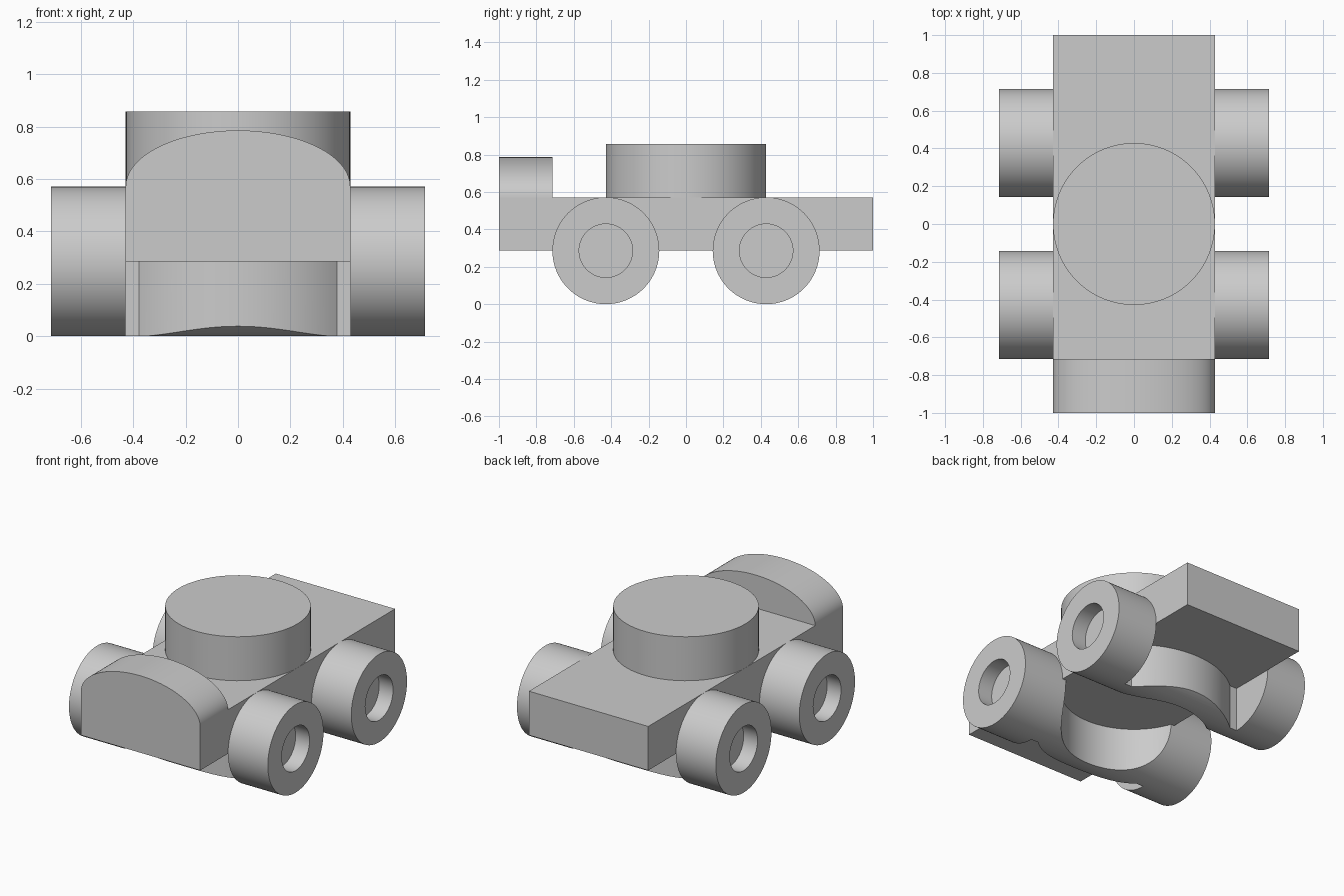
import bpy, bmesh, math
from mathutils import Matrix, Vector

if "Cube" in bpy.data.objects:
    bpy.data.objects.remove(bpy.data.objects["Cube"])

U = 1 / 7          # building unit
W = 3 * U          # half width of the body
R = 2 * U          # wheel radius

grey = bpy.data.materials.new("plain grey")
grey.use_nodes = True
grey.diffuse_color = (0.6, 0.6, 0.6, 1)
grey.node_tree.nodes["Principled BSDF"].inputs["Base Color"].default_value = (0.6, 0.6, 0.6, 1)


def finish(name, bm):
    bmesh.ops.recalc_face_normals(bm, faces=bm.faces)
    mesh = bpy.data.meshes.new(name)
    bm.to_mesh(mesh)
    bm.free()
    mesh.materials.append(grey)
    obj = bpy.data.objects.new(name, mesh)
    bpy.context.collection.objects.link(obj)
    return obj


def smooth(obj):
    bpy.ops.object.select_all(action='DESELECT')
    obj.select_set(True)
    bpy.context.view_layer.objects.active = obj
    bpy.ops.object.shade_smooth_by_angle(angle=math.radians(30))


def prism(name, points, push):
    """Extrude a closed outline of 3D points along push."""
    bm = bmesh.new()
    face = bm.faces.new([bm.verts.new(p) for p in points])
    out = bmesh.ops.extrude_face_region(bm, geom=[face])
    moved = [v for v in out["geom"] if isinstance(v, bmesh.types.BMVert)]
    bmesh.ops.translate(bm, verts=moved, vec=Vector(push))
    if face.is_valid and len(bm.faces) < len(points) + 2:
        bm.faces.new([v for v in face.verts])
    return finish(name, bm)


def arc(rx, ry, start, end, steps):
    return [(rx * math.cos(start + (end - start) * i / steps),
             ry * math.sin(start + (end - start) * i / steps)) for i in range(steps + 1)]


def cylinder(name, radius, depth, matrix):
    bm = bmesh.new()
    bmesh.ops.create_cone(bm, cap_ends=True, segments=96, radius1=radius,
                          radius2=radius, depth=depth, matrix=matrix)
    return finish(name, bm)


def lathe_x(name, profile, centre, side, segments=96):
    """Spin (radius, x) points about the x axis and cap both ends."""
    bm = bmesh.new()
    rings = []
    for radius, x in profile:
        rings.append([bm.verts.new((side * x, centre[0] + radius * c, centre[1] + radius * s))
                      for c, s in arc(1, 1, 0, math.tau, segments)[:-1]])
    for a, b in zip(rings, rings[1:]):
        for i in range(segments):
            j = (i + 1) % segments
            bm.faces.new((a[i], a[j], b[j], b[i]))
    bm.faces.new(rings[0])
    bm.faces.new(rings[-1])
    return finish(name, bm)


# Flat body slab
prism("body", [(-W, -1, R), (W, -1, R), (W, 1, R), (-W, 1, R)], (0, 0, R))

# Arched block at the front
arch = [(x, -1, 2 * R + z) for x, z in arc(W, 1.5 * U, 0, math.pi, 64)]
smooth(prism("front_arch", arch, (0, R, 0)))

# Round turret on top
smooth(cylinder("turret", W, R, Matrix.Translation((0, 0, 2.5 * R))))

# Wheels with recessed hubs
hub = [(R, W), (R, 5 * U), (U, 5 * U), (U, 5 * U - 0.1)]
for end, y in (("front", -W), ("rear", W)):
    for label, side in (("left", 1), ("right", -1)):
        smooth(lathe_x(f"{end}_{label}_wheel", hub, (y, R), side))

# Curved axle housings: cross cylinders trimmed to a ring-shaped plan
outer = math.acos(math.sqrt(7) / 4)
for end, s in (("front", -1), ("rear", 1)):
    plan = [(W, W)] + arc(4 * U, 4 * U, math.pi / 2 - math.asin(math.sqrt(7) / 4),
                          math.pi / 2 + math.asin(math.sqrt(7) / 4), 32)
    plan += [(-W, W)] + arc(W, W, math.pi, 0, 48)
    cutter = prism("housing_cutter", [(x, s * y, -0.1) for x, y in plan], (0, 0, R + 0.1))
    cutter.hide_render = True
    housing = cylinder(f"{end}_axle_housing", R, 2 * W,
                       Matrix.Translation((0, s * W, R)) @ Matrix.Rotation(math.pi / 2, 4, 'Y'))
    mod = housing.modifiers.new("trim", 'BOOLEAN')
    mod.operation = 'INTERSECT'
    mod.solver = 'EXACT'
    mod.object = cutter
    bpy.context.view_layer.objects.active = housing
    bpy.ops.object.modifier_apply(modifier=mod.name)
    bpy.data.objects.remove(cutter)
    smooth(housing)
